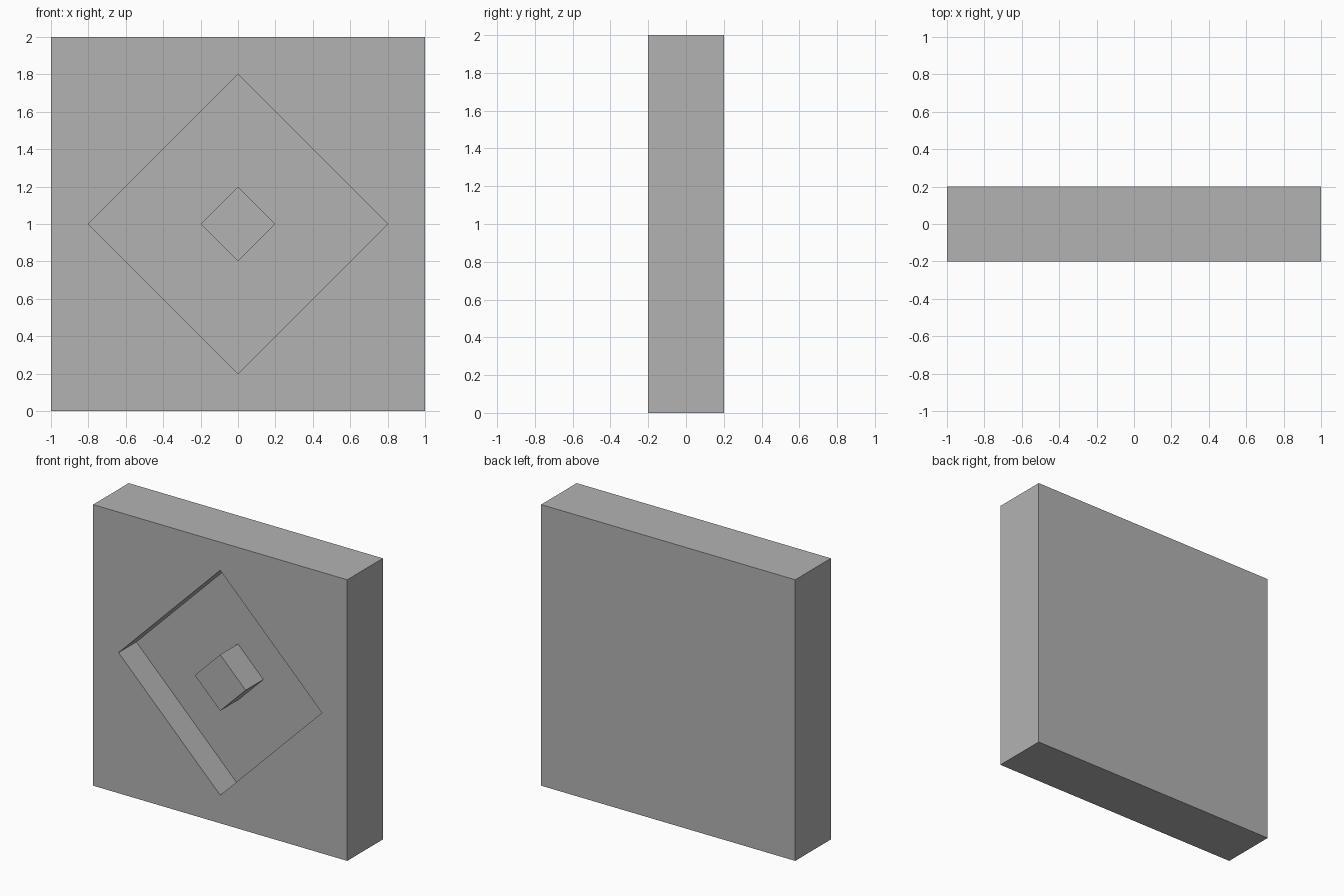
import bpy
from math import pi
from mathutils import Matrix
import bmesh

if "Cube" in bpy.data.objects:
    bpy.data.objects.remove(bpy.data.objects["Cube"], do_unlink=True)

grey = bpy.data.materials.new("plain_grey")
grey.use_nodes = True
GREY = (0.45, 0.45, 0.45, 1)
grey.diffuse_color = GREY
grey.node_tree.nodes["Principled BSDF"].inputs["Base Color"].default_value = GREY

HALF, DEPTH, RECESS = 1.0, 0.4, 0.2
FRONT = -DEPTH / 2


def diamond(bm, radius):
    """Four corners on the front plane, ordered right, top, left, bottom."""
    return [bm.verts.new((x * radius, FRONT, HALF + z * radius))
            for x, z in ((1, 0), (0, 1), (-1, 0), (0, -1))]


# Square slab
bm = bmesh.new()
bmesh.ops.create_cube(bm, size=1, matrix=Matrix.Translation((0, 0, HALF))
                      @ Matrix.Diagonal((2 * HALF, DEPTH, 2 * HALF, 1)))

# Replace the front with a panel that has a diamond opening
bm.faces.ensure_lookup_table()
front = min(bm.faces, key=lambda f: f.calc_center_median().y)
corners = {(v.co.x > 0, v.co.z > HALF): v for v in front.verts}
ring = [corners[k] for k in ((True, True), (False, True), (False, False), (True, False))]
bmesh.ops.delete(bm, geom=[front], context='FACES_ONLY')
rim = diamond(bm, 0.8)
post = diamond(bm, 0.2)
floor_rim = diamond(bm, 0.8)
floor_post = diamond(bm, 0.2)
for v in floor_rim + floor_post:
    v.co.y += RECESS

for i in range(4):
    j = (i + 1) % 4
    bm.faces.new((ring[i], rim[j], rim[i]))
    bm.faces.new((ring[i], ring[j], rim[j]))
    # Recess walls, recess floor and centre post sides
    for a, b in ((rim, floor_rim), (floor_rim, floor_post), (floor_post, post)):
        bm.faces.new((a[i], a[j], b[j], b[i]))
bm.faces.new(post)
bmesh.ops.recalc_face_normals(bm, faces=bm.faces)

mesh = bpy.data.meshes.new("recessed_block")
bm.to_mesh(mesh)
bm.free()
mesh.materials.append(grey)
block = bpy.data.objects.new("recessed_block", mesh)
bpy.context.collection.objects.link(block)
